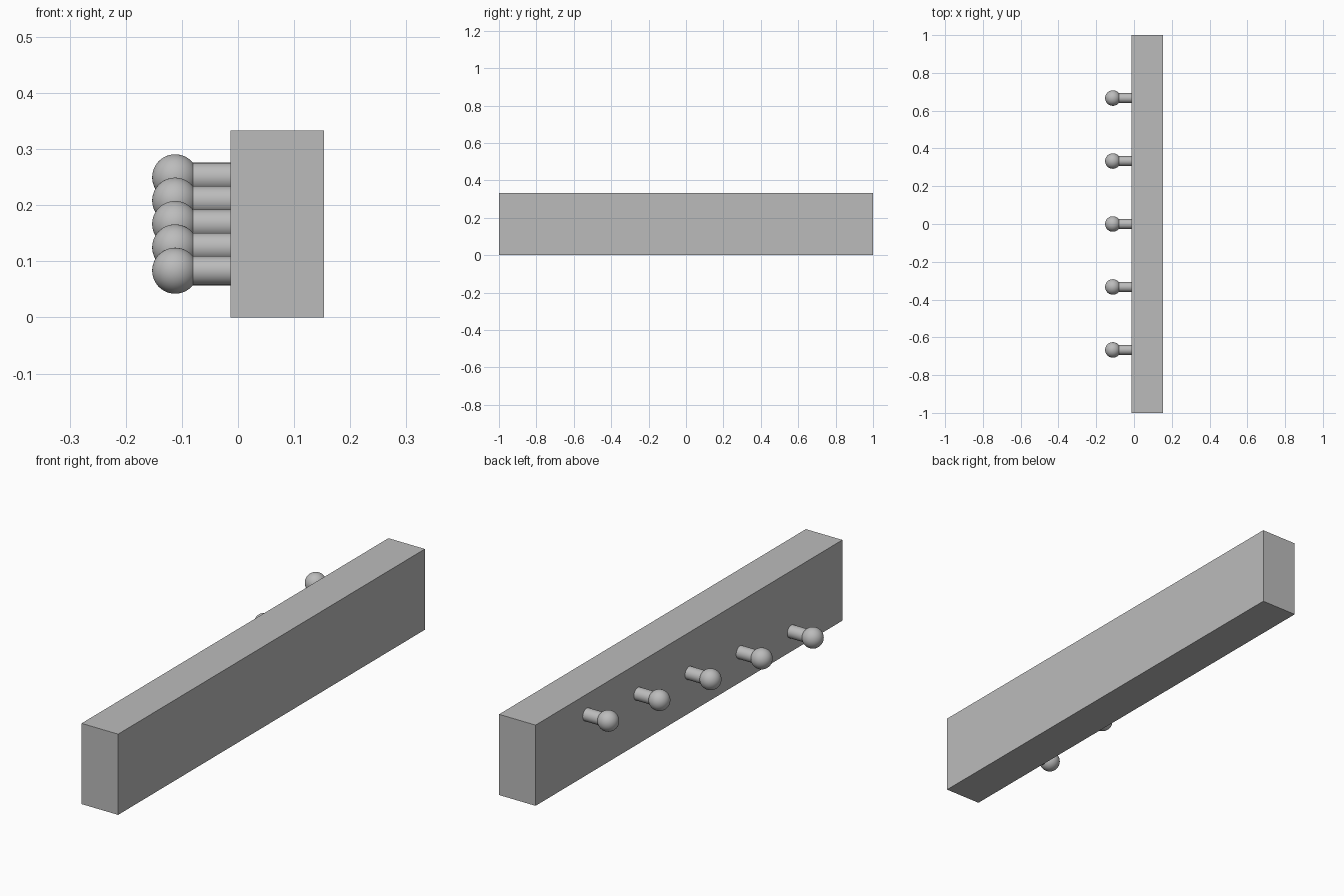
import bpy
import math

cube = bpy.data.objects.get("Cube")
if cube:
    bpy.data.objects.remove(cube, do_unlink=True)

grey = bpy.data.materials.new("light grey")
grey.use_nodes = True
colour = (0.5, 0.5, 0.5, 1)
grey.diffuse_color = colour
grey.node_tree.nodes["Principled BSDF"].inputs["Base Color"].default_value = colour

LENGTH, HEIGHT = 2.0, 0.333
WALL_SIDE, PEG_SIDE = 0.153, -0.0136
BALL_X, BALL_RADIUS = -0.112, 0.041
STEM_RADIUS = 0.026
PEGS = 5


def finish(name, smooth=True):
    obj = bpy.context.object
    obj.name = name
    obj.data.materials.append(grey)
    if smooth:
        bpy.ops.object.shade_smooth_by_angle(angle=math.radians(40))
    return obj


# Backing board
bpy.ops.mesh.primitive_cube_add(size=1, location=((WALL_SIDE + PEG_SIDE) / 2, 0, HEIGHT / 2))
bpy.context.object.scale = (WALL_SIDE - PEG_SIDE, LENGTH, HEIGHT)
bpy.ops.object.transform_apply(location=False, rotation=False, scale=True)
finish("board", smooth=False)

# Pegs with ball ends, rising in a diagonal row along the board
for i in range(PEGS):
    step = i - (PEGS - 1) / 2
    y = step * LENGTH / 6
    z = HEIGHT / 2 + step * HEIGHT / 8
    bpy.ops.mesh.primitive_cylinder_add(
        vertices=48, radius=STEM_RADIUS, depth=PEG_SIDE - BALL_X,
        location=((PEG_SIDE + BALL_X) / 2, y, z), rotation=(0, math.pi / 2, 0))
    finish(f"peg_stem_{i + 1}")
    bpy.ops.mesh.primitive_uv_sphere_add(
        segments=48, ring_count=24, radius=BALL_RADIUS, location=(BALL_X, y, z))
    finish(f"peg_ball_{i + 1}")
